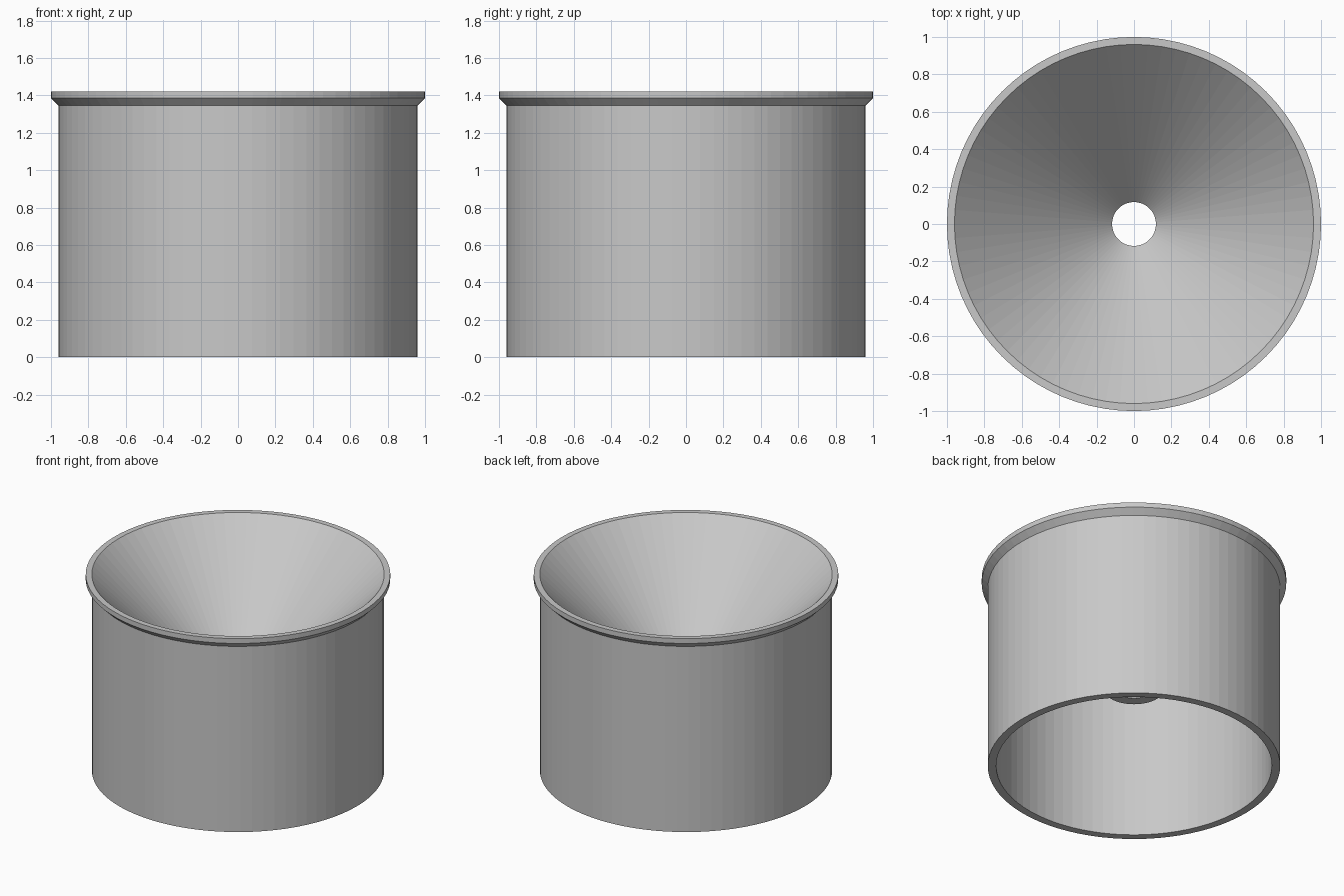
import bpy
import bmesh
import math

cube = bpy.data.objects.get("Cube")
if cube:
    bpy.data.objects.remove(cube, do_unlink=True)

SEGMENTS = 80

# One plain grey for the whole part
grey = bpy.data.materials.new("light grey")
grey.use_nodes = True
colour = (0.58, 0.58, 0.58, 1)
grey.diffuse_color = colour
grey.node_tree.nodes["Principled BSDF"].inputs["Base Color"].default_value = colour


def lathe(name, profile):
    """Revolve a closed (radius, height) profile around z."""
    bm = bmesh.new()
    rings = []
    for radius, height in profile:
        rings.append([
            bm.verts.new((radius * math.cos(a), radius * math.sin(a), height))
            for a in (math.tau * i / SEGMENTS for i in range(SEGMENTS))
        ])
    for lower, upper in zip(rings, rings[1:] + rings[:1]):
        for i in range(SEGMENTS):
            j = (i + 1) % SEGMENTS
            bm.faces.new((lower[i], lower[j], upper[j], upper[i]))
    bmesh.ops.recalc_face_normals(bm, faces=bm.faces)
    mesh = bpy.data.meshes.new(name)
    bm.to_mesh(mesh)
    bm.free()
    mesh.materials.append(grey)
    obj = bpy.data.objects.new(name, mesh)
    bpy.context.collection.objects.link(obj)
    return obj


top, wall_outer, wall_inner = 1.42, 0.96, 0.905
hole, tip_outer, tip_z = 0.117, 0.195, 0.58

# Sleeve, flared lip and 45 degree funnel share one closed section
lathe("funnel_cup", [
    (wall_inner, 0),
    (wall_outer, 0),
    (wall_outer, 1.345),                           # underside of lip
    (1.0, 1.385),
    (1.0, top),
    (wall_outer, top),                             # funnel mouth
    (hole, tip_z),                                 # drain hole
    (tip_outer, tip_z),
    (wall_inner, tip_z + wall_inner - tip_outer),  # funnel meets sleeve
])
